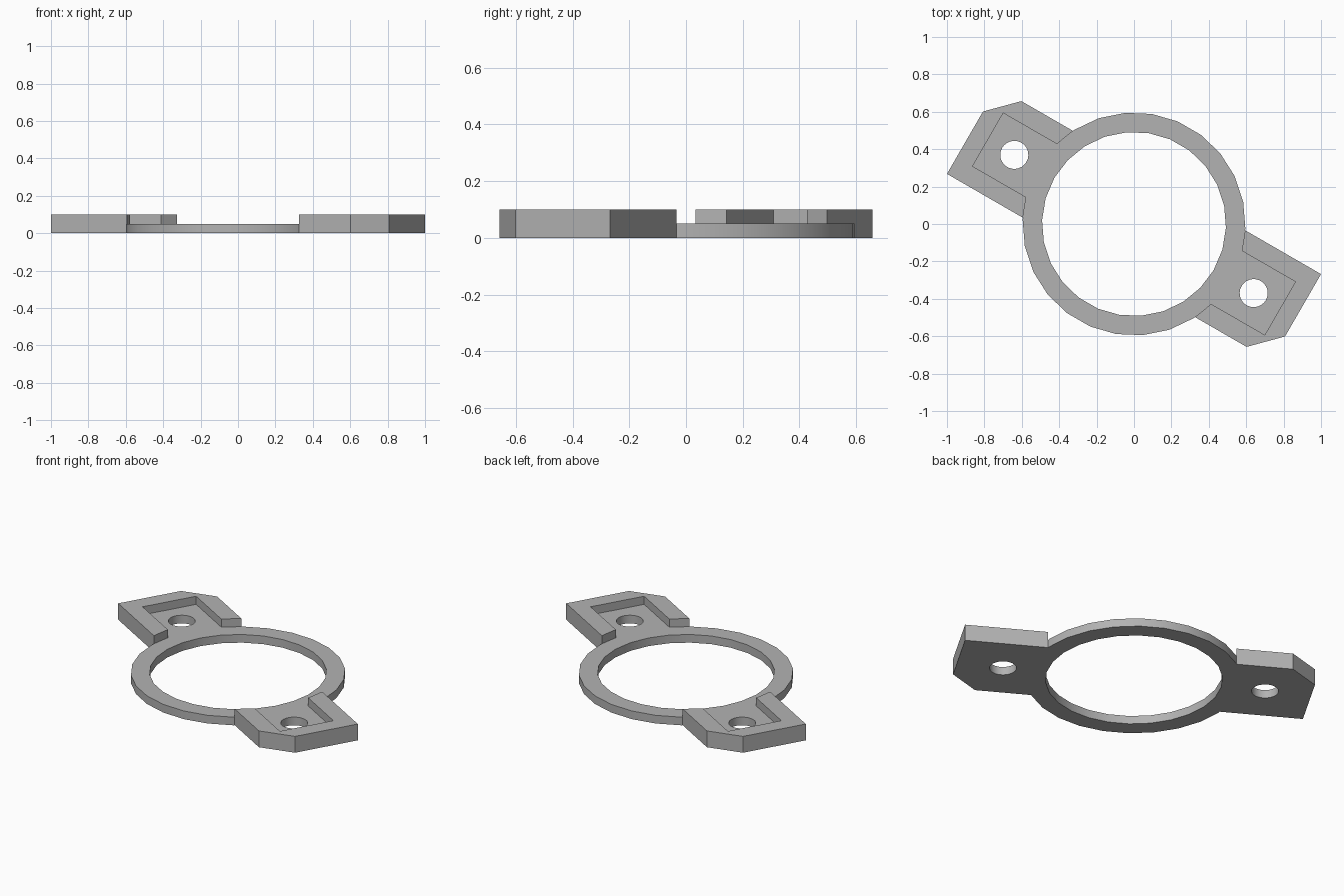
import bpy, bmesh
from math import cos, sin, pi, radians
from mathutils import Matrix

if "Cube" in bpy.data.objects:
    bpy.data.objects.remove(bpy.data.objects["Cube"], do_unlink=True)

SIDES = 26
OUTER, INNER = 0.596, 0.492
THIN, THICK = 0.05, 0.10
HALF, POCKET = 0.268, 0.164      # half widths of ear and pocket
TILT = Matrix.Rotation(radians(-30), 4, "Z")

grey = bpy.data.materials.new("plain_grey")
grey.use_nodes = True
grey.diffuse_color = (0.45, 0.45, 0.45, 1)
grey.node_tree.nodes["Principled BSDF"].inputs["Base Color"].default_value = (0.45, 0.45, 0.45, 1)


def circle(radius, cx=0.0, first=0, last=SIDES):
    return [(cx + radius * cos(2 * pi * k / SIDES), radius * sin(2 * pi * k / SIDES))
            for k in range(first, last)]


def both_ends(half):
    """Repeat half an outline turned by 180 degrees."""
    return half + [(-x, -y) for x, y in half]


def prism(name, outline, z0, z1):
    bm = bmesh.new()
    face = bm.faces.new([bm.verts.new((x, y, z0)) for x, y in outline])
    top = bmesh.ops.extrude_face_region(bm, geom=[face])["geom"]
    bmesh.ops.translate(bm, vec=(0, 0, z1 - z0),
                        verts=[v for v in top if isinstance(v, bmesh.types.BMVert)])
    bmesh.ops.recalc_face_normals(bm, faces=bm.faces)
    bm.transform(TILT)
    mesh = bpy.data.meshes.new(name)
    bm.to_mesh(mesh)
    bm.free()
    mesh.materials.append(grey)
    obj = bpy.data.objects.new(name, mesh)
    bpy.context.collection.objects.link(obj)
    return obj


# The ring facet where an ear joins, as a line x(y)
(ax, ay), (bx, by) = circle(OUTER, first=1, last=3)


def facet_x(y):
    return ax + (bx - ax) * (y - ay) / (by - ay)


# Ring and two ears in one outline; one outer ear corner is chamfered
join = facet_x(HALF)
ear = [(join, -HALF), (0.85, -HALF), (1.0, -0.117), (1.0, HALF), (join, HALF)]
bracket = prism("mounting_bracket", both_ends(ear + circle(OUTER, first=2, last=12)), 0, THICK)

# Lower the ring and the ear pockets to half height
wide = 0.64
gap = 0.0003
recess = [(facet_x(wide) + gap, -wide), (facet_x(POCKET) + gap, -POCKET), (0.902, -POCKET),
          (0.902, POCKET), (facet_x(POCKET) + gap, POCKET), (facet_x(wide) + gap, wide)]
cutters = [
    prism("recess_cutter", both_ends(recess), THIN, 0.3),
    prism("bore_cutter", circle(INNER), -0.2, 0.4),
    prism("left_hole_cutter", circle(0.075, 0.739), -0.2, 0.4),
    prism("right_hole_cutter", circle(0.075, -0.739), -0.2, 0.4),
]

bpy.context.view_layer.objects.active = bracket
for cutter in cutters:
    mod = bracket.modifiers.new(cutter.name, "BOOLEAN")
    mod.operation = "DIFFERENCE"
    mod.solver = "EXACT"
    mod.object = cutter
    bpy.ops.object.modifier_apply(modifier=mod.name)
for cutter in cutters:
    bpy.data.objects.remove(cutter, do_unlink=True)

# Smooth the round walls, keep corners crisp
bpy.ops.object.select_all(action="DESELECT")
bracket.select_set(True)
bpy.ops.object.shade_smooth_by_angle(angle=radians(25))
